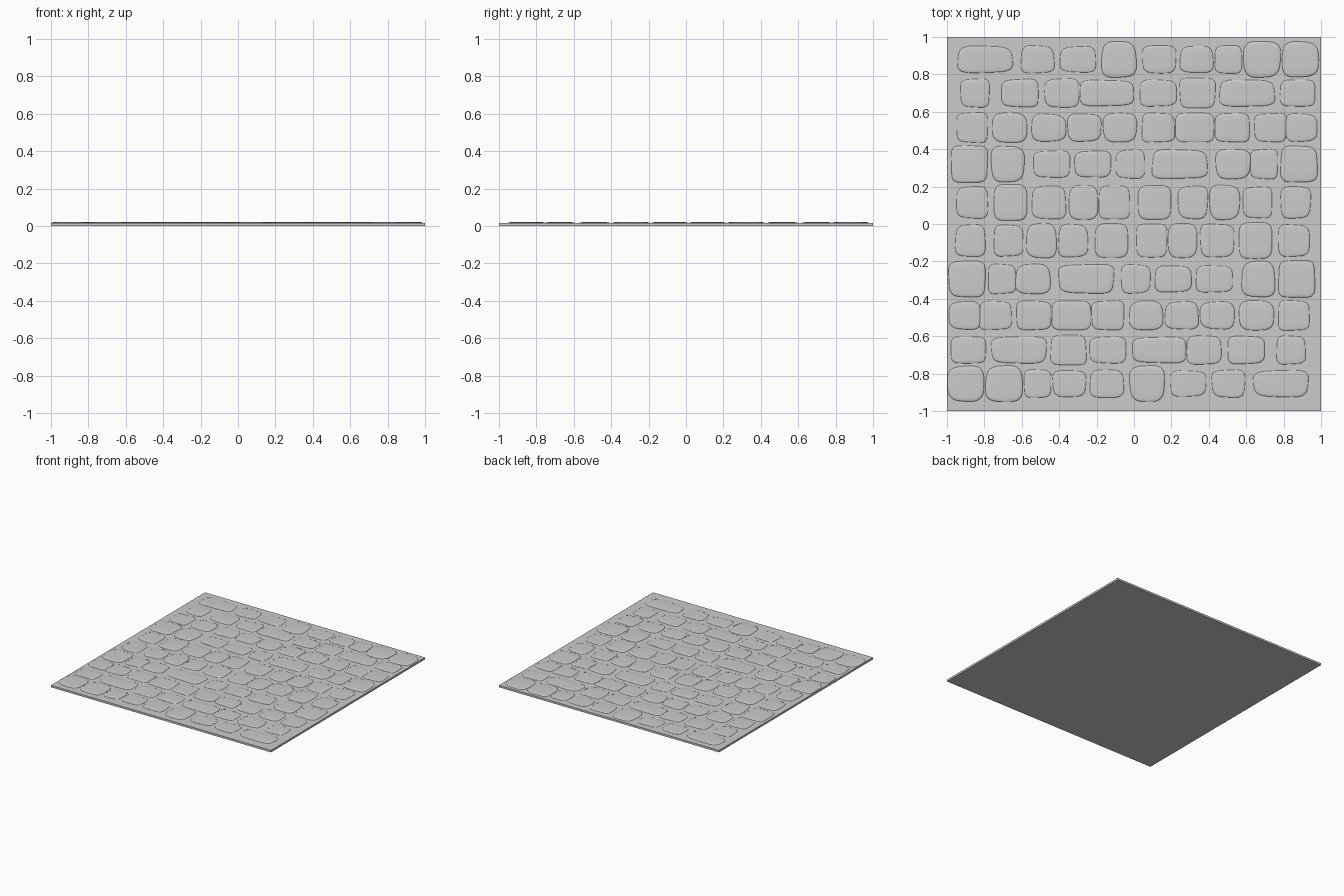
import bpy, bmesh, math, random

if "Cube" in bpy.data.objects:
    bpy.data.objects.remove(bpy.data.objects["Cube"])

random.seed(7)
SLAB = 0.016   # slab thickness
TOP = 0.022    # stone crown height

# Rows of stones in the back half: (y0, y1, [(x0, x1), ...])
rows = [
    (0.80, 0.96, [(-.95, -.64), (-.61, -.42), (-.40, -.20), (-.18, .02), (.04, .23),
                  (.24, .43), (.43, .58), (.58, .79), (.79, .99)]),
    (0.62, 0.78, [(-.93, -.77), (-.71, -.51), (-.48, -.29), (-.29, .00), (.03, .23),
                  (.24, .44), (.45, .76), (.78, .97)]),
    (0.43, 0.60, [(-.95, -.78), (-.76, -.57), (-.55, -.36), (-.36, -.17), (-.17, .02),
                  (.04, .22), (.22, .43), (.43, .62), (.64, .82), (.81, .98)]),
    (0.24, 0.40, [(-.98, -.78), (-.77, -.58), (-.54, -.34), (-.32, -.12), (-.10, .06),
                  (.09, .40), (.43, .63), (.62, .77), (.78, .985)]),
    (0.02, 0.21, [(-.95, -.78), (-.75, -.57), (-.55, -.36), (-.35, -.19), (-.19, -.02),
                  (.02, .20), (.23, .40), (.40, .57), (.58, .74), (.78, .95)]),
]
# Larger, prouder stones: (row, index)
bold = {(0, 3), (0, 7), (0, 8), (3, 0), (3, 1), (3, 8)}

# Base slab
bpy.ops.mesh.primitive_cube_add(size=1, location=(0, 0, SLAB / 2))
slab = bpy.context.object
slab.name = "mortar_slab"
slab.scale = (2, 2, SLAB)


def stone_outline(x0, x1, y0, y1, n=28):
    """Irregular rounded quad, relative to its centre."""
    cx, cy, hx, hy = (x0 + x1) / 2, (y0 + y1) / 2, (x1 - x0) / 2, (y1 - y0) / 2
    skew = [random.uniform(-.07, .07) for _ in range(4)]
    p = random.uniform(3.2, 5.5)
    pts = []
    for i in range(n):
        a = 2 * math.pi * i / n
        c, s = math.cos(a), math.sin(a)
        u = math.copysign(abs(c) ** (2 / p), c)
        v = math.copysign(abs(s) ** (2 / p), s)
        ox = u * (1 - abs(skew[0]) + skew[0] * v) + skew[1] * v * (1 - abs(u))
        oy = v * (1 - abs(skew[2]) + skew[2] * u) + skew[3] * u * (1 - abs(v))
        pts.append((hx * ox, hy * oy))
    return cx, cy, pts


def add_stone(bm, cx, cy, pts, top, sign):
    # Half turn places the front half slightly off centre
    ox, oy = (0, 0) if sign > 0 else (-.01, .026)
    rise = top - SLAB
    profile = [(1, -.002), (.985, rise * .35), (.94, rise * .68), (.82, rise * .88), (.5, rise)]
    rings = [[bm.verts.new((sign * (cx + x * k) + ox, sign * (cy + y * k) + oy, SLAB + h))
              for x, y in pts] for k, h in profile]
    n = len(pts)
    for r0, r1 in zip(rings, rings[1:]):
        for i in range(n):
            j = (i + 1) % n
            bm.faces.new((r0[i], r0[j], r1[j], r1[i]))
    bm.faces.new(rings[-1])


# Stones, one object per row, repeated by a half turn about the centre
for half, sign in (("back", 1), ("front", -1)):
    random.seed(7)
    for r, (y0, y1, spans) in enumerate(rows):
        bm = bmesh.new()
        for i, (x0, x1) in enumerate(spans):
            big = (r, i) in bold
            g = .02 if big else random.uniform(-.008, .004)
            cx, cy, pts = stone_outline(x0, x1, y0 - g, y1 + g)
            top = TOP if big else TOP - random.uniform(.0005, .002)
            add_stone(bm, cx, cy, pts, top, sign)
        mesh = bpy.data.meshes.new(f"{half}_stone_row_{r + 1}")
        bm.to_mesh(mesh)
        bm.free()
        mesh.shade_smooth()
        ob = bpy.data.objects.new(mesh.name, mesh)
        bpy.context.collection.objects.link(ob)
